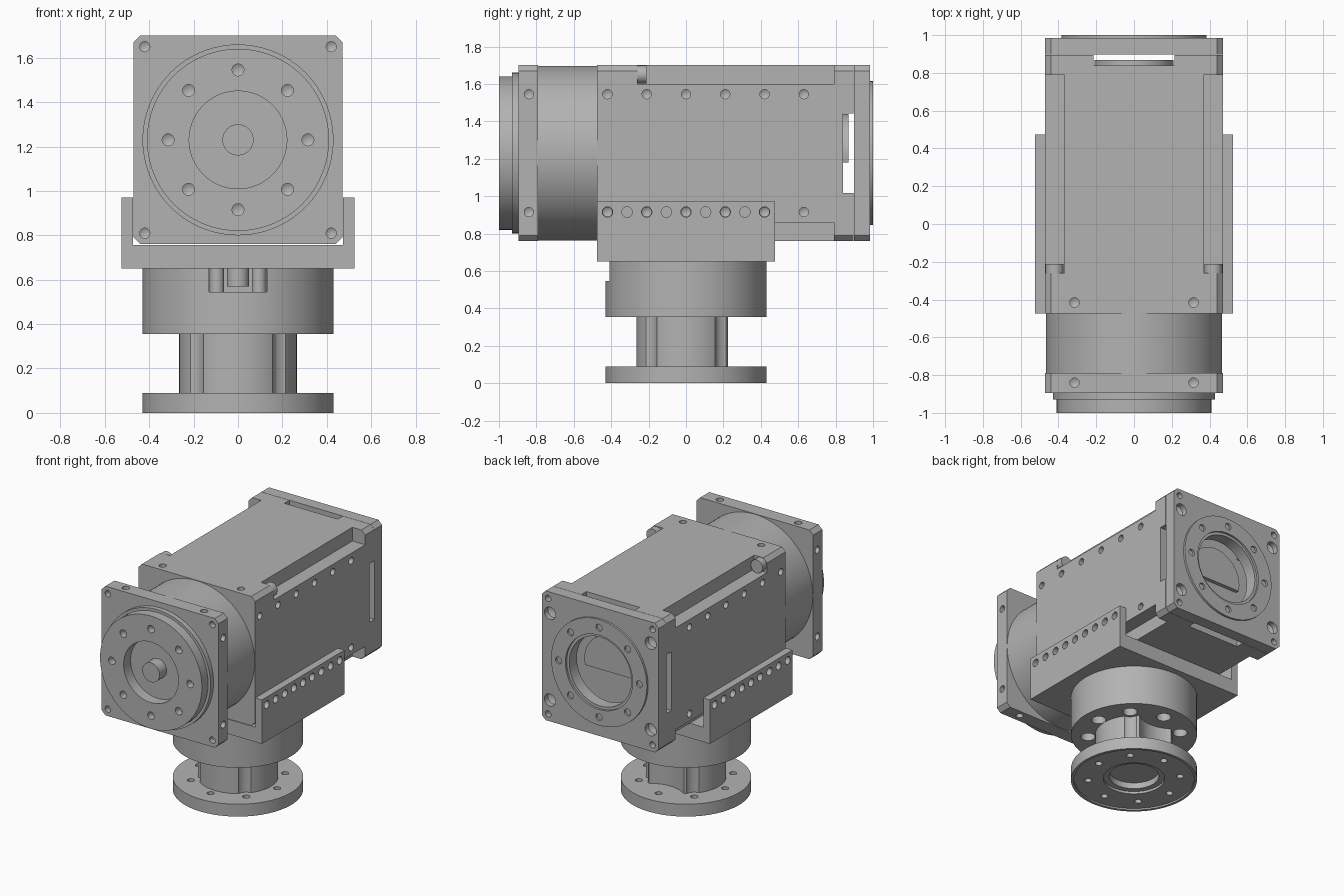
import bpy, bmesh, math
from mathutils import Vector

if "Cube" in bpy.data.objects:
    bpy.data.objects.remove(bpy.data.objects["Cube"])

ZC = 1.23      # height of the main horizontal axis
H = 0.47       # half width of the square housing
PCD = 0.315    # bolt circle radius
FRONT, BACK, UP, DOWN = (0, -1, 0), (0, 1, 0), (0, 0, 1), (0, 0, -1)

metal = bpy.data.materials.new("grey metal")
metal.diffuse_color = (0.45, 0.45, 0.45, 1)
metal.use_nodes = True
metal.node_tree.nodes["Principled BSDF"].inputs["Base Color"].default_value = metal.diffuse_color


def lathe(bm, prof, at=(0, 0, 0), d=UP, seg=64):
    """Revolve (radius, distance) points about direction d through at."""
    q = Vector(d).to_track_quat('Z', 'Y')
    rows = []
    for r, t in prof:
        n = seg if r > 0 else 1
        rows.append([bm.verts.new(Vector(at) + q @ Vector((
            r * math.cos(2 * math.pi * i / seg), r * math.sin(2 * math.pi * i / seg), t)))
            for i in range(n)])
    for a, b in zip(rows, rows[1:]):
        for i in range(seg):
            j = i + 1
            quad = [a[i % len(a)], a[j % len(a)], b[j % len(b)], b[i % len(b)]]
            bm.faces.new(list(dict.fromkeys(quad)))


def rod(bm, r, t0, t1, at=(0, 0, 0), d=UP, seg=64):
    lathe(bm, [(0, t0), (r, t0), (r, t1), (0, t1)], at, d, seg)


def hole(bm, at, d, r=0.025, depth=0.06):
    """Drilled hole with a conical bottom; d points out of the surface."""
    lathe(bm, [(0, -depth - r * 0.6), (r, -depth), (r, 0.02), (0, 0.02)], at, d, 16)


def prism(bm, pts, y0, y1):
    """Extrude an (x, z) outline along y."""
    a = [bm.verts.new((x, y0, z)) for x, z in pts]
    b = [bm.verts.new((x, y1, z)) for x, z in pts]
    bm.faces.new(a)
    bm.faces.new(b[::-1])
    for i in range(len(a)):
        j = (i + 1) % len(a)
        bm.faces.new((a[i], a[j], b[j], b[i]))


def rect(x0, x1, z0, z1):
    return [(x0, z0), (x1, z0), (x1, z1), (x0, z1)]


def square(h, c):
    """Square outline with chamfered corners."""
    p = [(h, h - c), (h - c, h), (c - h, h), (-h, h - c),
         (-h, c - h), (c - h, -h), (h - c, -h), (h, c - h)]
    return [(x, ZC + z) for x, z in p]


def circle8(r, start=0):
    return [(r * math.cos(start + k * math.pi / 4), r * math.sin(start + k * math.pi / 4))
            for k in range(8)]


def make(name, build):
    bm = bmesh.new()
    build(bm)
    bmesh.ops.recalc_face_normals(bm, faces=bm.faces)
    me = bpy.data.meshes.new(name)
    bm.to_mesh(me)
    bm.free()
    ob = bpy.data.objects.new(name, me)
    bpy.context.collection.objects.link(ob)
    me.materials.append(metal)
    return ob


def part(name, build, *cuts):
    ob = make(name, build)
    bpy.ops.object.select_all(action='DESELECT')
    ob.select_set(True)
    bpy.context.view_layer.objects.active = ob
    for cut in cuts:
        tool = make("cutter", cut)
        tool.hide_render = True
        mod = ob.modifiers.new("cut", 'BOOLEAN')
        mod.object, mod.operation, mod.solver = tool, 'DIFFERENCE', 'EXACT'
        bpy.ops.object.modifier_apply(modifier=mod.name)
        bpy.data.objects.remove(tool)
    bpy.ops.object.shade_smooth_by_angle(angle=math.radians(30))
    return ob


PM = (-1, 1)
corners = [(sx, sz) for sx in PM for sz in PM]


# front output hub with recess and shaft stub
def hub(bm):
    lathe(bm, [(0, .88), (.43, .88), (.43, .93), (.41, .93), (.41, 1), (.22, 1),
               (.22, .92), (.07, .92), (.07, 1), (0, 1)], (0, 0, ZC), FRONT, 96)


def hub_holes(bm):
    for x, z in circle8(PCD):
        hole(bm, (x, -1, ZC + z), FRONT, .027, .05)


part("front_hub", hub, hub_holes)


# front flange with corner and edge holes
def flange_holes(bm):
    for sx, sz in corners:
        hole(bm, (sx * .42, -.895, ZC + sz * .42), FRONT, .023, .04)
        hole(bm, (sx * H, -.84, ZC + sz * PCD), (sx, 0, 0))
        hole(bm, (sx * PCD, -.84, ZC + sz * H), (0, 0, sz))


part("front_flange", lambda bm: prism(bm, square(H, .03), -.895, -.79), flange_holes)
part("gear_drum", lambda bm: rod(bm, .467, .47, .795, (0, 0, ZC), FRONT, 96))


# main housing with corner channels
def channels(bm):
    for sx, sz in corners:
        xs, zs = sorted((sx * .367, sx * .6)), sorted((ZC + sz * .37, ZC + sz * .6))
        prism(bm, rect(*xs, *zs), -.26, .79)


def housing_holes(bm):
    for sx, sz in corners:
        for k in range(-2, 4):
            hole(bm, (sx * H, k * .21, ZC + sz * PCD), (sx, 0, 0))
        hole(bm, (sx * PCD, -.415, ZC + sz * H), (0, 0, sz))


part("main_housing", lambda bm: prism(bm, square(H, .03), -.475, .8), channels, housing_holes)


# screw heads at the front ends of the channels
def screws(bm):
    for sx, sz in corners:
        rod(bm, .048, -.262, -.212, (sx * .42, 0, ZC + sz * .42), BACK, 24)


part("channel_screws", screws)


# rear frame with cable slots on all four sides
def slot_h(bm):
    prism(bm, rect(-.6, .6, ZC - .213, ZC + .213), .84, .93)


def slot_v(bm):
    prism(bm, rect(-.214, .214, ZC - .6, ZC + .6), .84, .93)


def centre_cavity(bm):
    rod(bm, .25, .84, .93, (0, 0, ZC), BACK)


def frame_holes(bm):
    for sx, sz in corners:
        hole(bm, (sx * .42, .79, ZC + sz * .42), FRONT, .025, .05)


part("rear_frame", lambda bm: prism(bm, square(H, .03), .79, .896),
     slot_h, slot_v, centre_cavity, frame_holes)

# truncated disc inside the rear frame
part("encoder_disc", lambda bm: rod(bm, .21, .835, .868, (0, 0, ZC), BACK),
     lambda bm: prism(bm, rect(-.4, .4, .9, 1.18), .8, .95))


# rear cover plate with raised ring and through bore
def cover_holes(bm):
    for sx, sz in corners:
        hole(bm, (sx * .42, .985, ZC + sz * .42), BACK, .023, .04)
        hole(bm, (sx * .405, .985, ZC + sz * .315), BACK, .045, .04)


def cover_bore(bm):
    rod(bm, .25, .85, 1.05, (0, 0, ZC), BACK)


part("rear_cover", lambda bm: prism(bm, square(H, .03), .898, .985), cover_bore, cover_holes)


def ring(bm):
    lathe(bm, [(.25, .96), (.385, .96), (.385, 1), (.27, 1), (.27, .985),
               (.25, .985), (.25, .96)], (0, 0, ZC), BACK, 96)


def ring_holes(bm):
    for x, z in circle8(.325):
        hole(bm, (x, 1, ZC + z), BACK, .025, .025)


part("rear_ring", ring, ring_holes)


# U bracket carrying the housing
def bracket(bm):
    prism(bm, [(-.525, .65), (.525, .65), (.525, .97), (.472, .97), (.472, .757),
               (-.472, .757), (-.472, .97), (-.525, .97)], -.475, .475)


def bracket_holes(bm):
    for s in PM:
        for k in range(-4, 5):
            rod(bm, .028, .44, .56, (0, k * .105, .915), (s, 0, 0), 16)


part("u_bracket", bracket, bracket_holes)


# lower drum with front connector notch and bolt holes underneath
def drum_holes(bm):
    for x, y in circle8(PCD):
        hole(bm, (x, y, .355), DOWN, .05, .1)


part("lower_drum", lambda bm: rod(bm, .43, .355, .652, seg=96),
     lambda bm: prism(bm, rect(-.13, .13, .545, .7), -.5, -.3), drum_holes)


def connector(bm):
    rod(bm, .05, .57, .65, (0, -.34, 0), seg=24)
    for s in PM:
        rod(bm, .033, .54, .65, (s * .095, -.33, 0), seg=24)


part("connector_posts", connector)


# scalloped neck
def scallops(bm):
    for x, y in circle8(PCD, math.pi / 4)[::2]:
        rod(bm, .068, 0, .5, (x, y, 0), seg=32)


part("neck", lambda bm: rod(bm, .265, .085, .36), scallops,
     lambda bm: rod(bm, .24, 0, .5, (0, .42, 0)))


# base flange, recessed underneath
def base(bm):
    lathe(bm, [(0, .075), (.17, .075), (.17, .03), (.21, .03), (.21, .012), (.41, .012),
               (.41, 0), (.43, 0), (.43, .09), (0, .09)], seg=96)


def base_holes(bm):
    for x, y in circle8(PCD):
        rod(bm, .024, -.05, .15, (x, y, 0), seg=16)


part("base_flange", base, base_holes)
